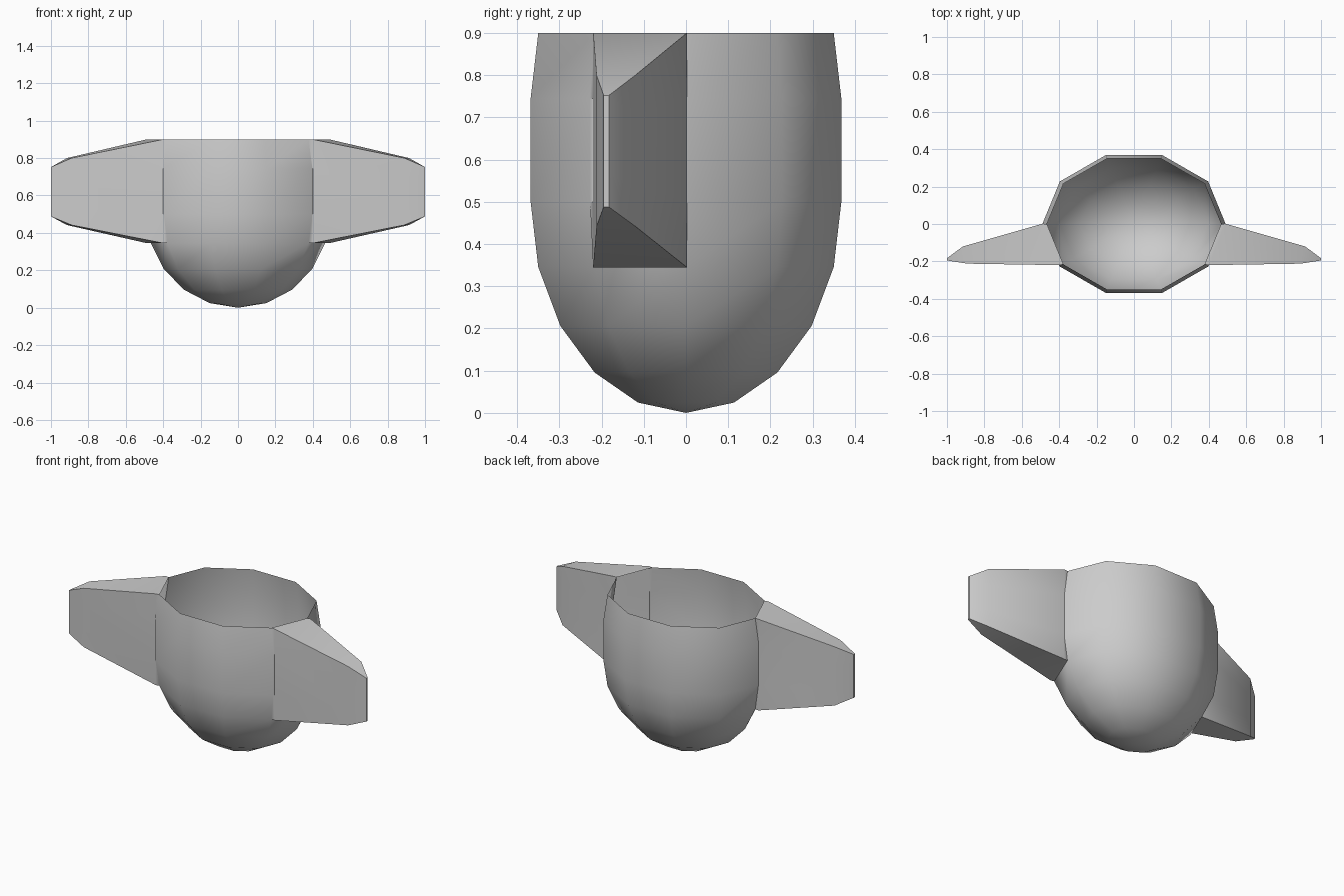
import bpy, bmesh
from math import sin, cos, radians

if "Cube" in bpy.data.objects:
    bpy.data.objects.remove(bpy.data.objects["Cube"])

SIDES, RX, RY, RZ, STRETCH = 10, 0.49, 0.387, 0.5, 0.245
bm = bmesh.new()

# bowl: ten-sided ellipsoid, stretched at the equator and open on top
pole = bm.verts.new((0, 0, 0))
rows = [(18, 0), (36, 0), (54, 0), (72, 0), (90, 0), (90, STRETCH), (108, STRETCH)]
rings = []
for a, lift in rows:
    r, z = sin(radians(a)), RZ * (1 - cos(radians(a))) + lift
    rings.append([bm.verts.new((RX * r * cos(radians(36 * i)),
                                RY * r * sin(radians(36 * i)), z))
                  for i in range(SIDES)])
for i in range(SIDES):
    bm.faces.new((pole, rings[0][(i + 1) % SIDES], rings[0][i]))
wing_faces = {9: [], 5: []}
for k, (low, high) in enumerate(zip(rings, rings[1:])):
    for i in range(SIDES):
        j = (i + 1) % SIDES
        f = bm.faces.new((low[i], low[j], high[j], high[i]))
        if k >= 3 and i in wing_faces:
            wing_faces[i].append(f)

# wings: front side panels extruded outward through tapering sections
# (back x, back y, front x, front y, bottom z, top z)
Z0, Z1 = 0.345, 0.9
sections = [(0.488, 0.002, 0.40, -0.22, Z0, Z1),
            (0.915, -0.12, 0.89, -0.212, 0.442, 0.80),
            (1.0, -0.183, 1.0, -0.195, 0.488, 0.752)]
for faces in wing_faces.values():
    for bx, by, fx, fy, zb, zt in sections:
        verts = {v for f in faces for v in f.verts}
        mid_y = sum(v.co.y for v in verts) / len(verts)
        lo, hi = min(v.co.z for v in verts), max(v.co.z for v in verts)
        out = bmesh.ops.extrude_face_region(bm, geom=faces)['geom']
        bmesh.ops.delete(bm, geom=faces, context='FACES')
        faces = [g for g in out if isinstance(g, bmesh.types.BMFace)]
        for v in {v for f in faces for v in f.verts}:
            side = 1 if v.co.x > 0 else -1
            t = (v.co.z - lo) / (hi - lo)
            x, y = (bx, by) if v.co.y > mid_y else (fx, fy)
            v.co = (side * x, y, zb + t * (zt - zb))

bmesh.ops.recalc_face_normals(bm, faces=bm.faces)
# open shell: make sure normals face outward
bm.faces.ensure_lookup_table()
if pole.link_faces[0].normal.z > 0:
    bmesh.ops.reverse_faces(bm, faces=bm.faces)

mesh = bpy.data.meshes.new("winged_bowl")
bm.to_mesh(mesh)
bm.free()
bowl = bpy.data.objects.new("winged_bowl", mesh)
bpy.context.collection.objects.link(bowl)
bpy.context.view_layer.objects.active = bowl
bowl.select_set(True)
bpy.ops.object.shade_smooth_by_angle(angle=radians(42))
